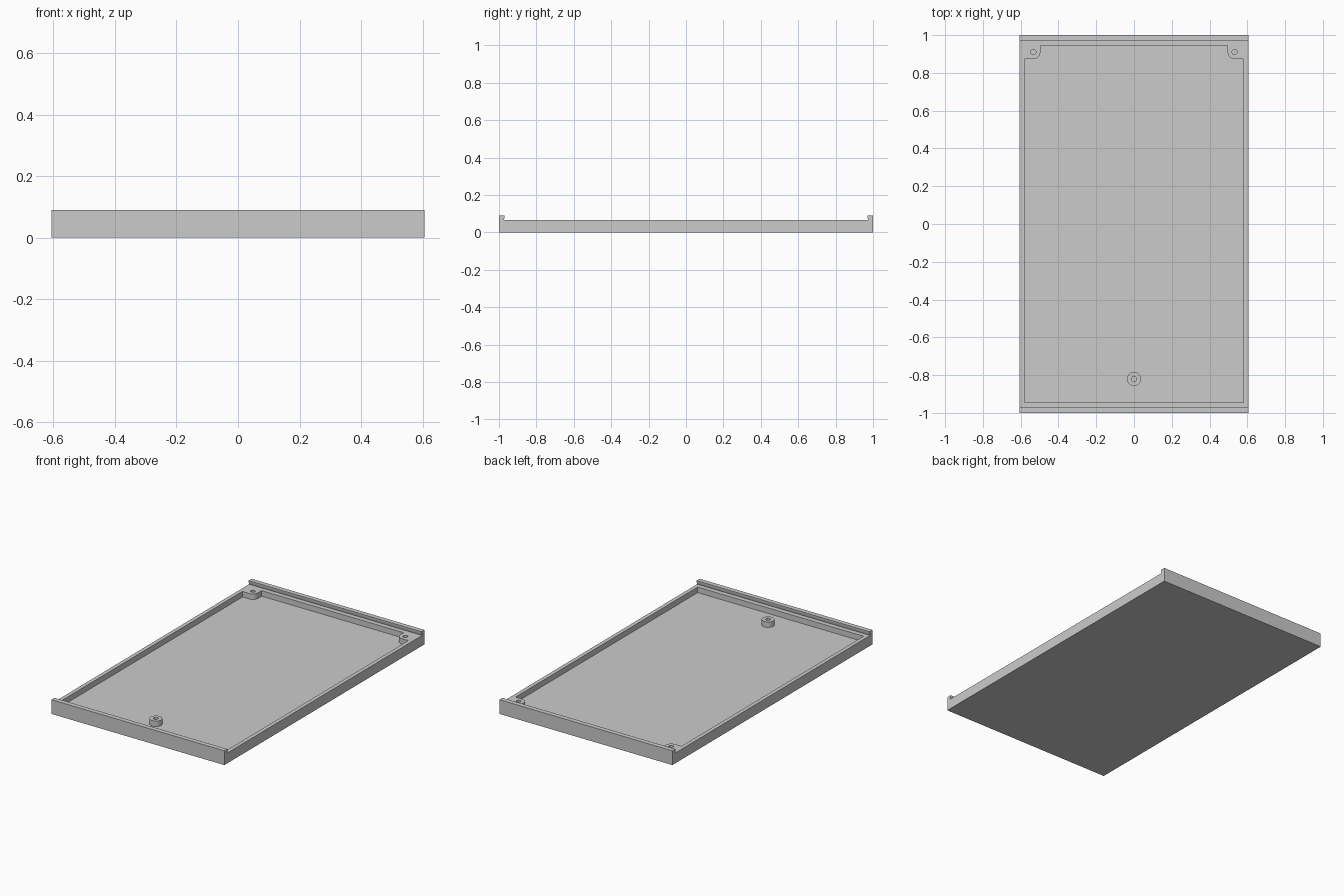
import bpy, bmesh, math
from mathutils import Vector

if "Cube" in bpy.data.objects:
    bpy.data.objects.remove(bpy.data.objects["Cube"])

HALF_X, RIM, LIP_TOP, FLOOR = 0.605, 0.065, 0.09, 0.03
IN_X, IN_Y = 0.58, 0.945
BOSS_X, BOSS_Y, BOSS_R, HOLE_R = 0.533, 0.91, 0.037, 0.014
POST_Y = -0.82

grey = bpy.data.materials.new("light grey plastic")
grey.use_nodes = True
grey.diffuse_color = (0.6, 0.6, 0.6, 1)
grey.node_tree.nodes["Principled BSDF"].inputs["Base Color"].default_value = (0.6, 0.6, 0.6, 1)


def prism(name, points, direction):
    """Extrude a closed outline along a direction."""
    bm = bmesh.new()
    face = bm.faces.new([bm.verts.new(p) for p in points])
    ext = bmesh.ops.extrude_face_region(bm, geom=[face], use_keep_orig=True)
    moved = [v for v in ext["geom"] if isinstance(v, bmesh.types.BMVert)]
    bmesh.ops.translate(bm, verts=moved, vec=Vector(direction))
    bmesh.ops.recalc_face_normals(bm, faces=bm.faces)
    mesh = bpy.data.meshes.new(name)
    bm.to_mesh(mesh)
    bm.free()
    obj = bpy.data.objects.new(name, mesh)
    mesh.materials.append(grey)
    bpy.context.collection.objects.link(obj)
    return obj


def arc(cx, cy, r, start, end, steps):
    angles = [math.radians(start + (end - start) * i / steps) for i in range(steps + 1)]
    return [(cx + r * math.cos(a), cy + r * math.sin(a)) for a in angles]


def cylinder(name, x, y, r, bottom, top):
    ring = arc(x, y, r, 0, 360, 32)[:-1]
    return prism(name, [(px, py, bottom) for px, py in ring], (0, 0, top - bottom))


def cut(target, cutter):
    """Subtract the cutter, then discard it."""
    cutter.hide_render = True
    mod = target.modifiers.new("cut", 'BOOLEAN')
    mod.operation, mod.solver, mod.object = 'DIFFERENCE', 'EXACT', cutter
    bpy.context.view_layer.objects.active = target
    bpy.ops.object.modifier_apply(modifier=mod.name)
    bpy.data.objects.remove(cutter)


# Tray body: side profile with a slightly undercut lip at each end
lip = [(0.975, RIM), (0.97, 0.08), (0.97, LIP_TOP), (1, LIP_TOP), (1, 0)]
profile = lip + [(-y, z) for y, z in reversed(lip)]
tray = prism("tray_body", [(-HALF_X, y, z) for y, z in profile], (2 * HALF_X, 0, 0))

# Cavity that leaves a rounded screw boss in both rear corners
right = [(IN_X, -IN_Y), (IN_X, BOSS_Y - BOSS_R)]
right += arc(BOSS_X, BOSS_Y, BOSS_R, 270, 180, 10) + [(BOSS_X - BOSS_R, IN_Y)]
outline = right + [(-x, y) for x, y in reversed(right)]
cut(tray, prism("cavity_cutter", [(x, y, FLOOR) for x, y in outline], (0, 0, 0.2)))
for side in (-1, 1):
    cut(tray, cylinder("drill", side * BOSS_X, BOSS_Y, HOLE_R, FLOOR, 0.2))

# Front screw post standing on the floor
post = cylinder("screw_post", 0, POST_Y, BOSS_R, FLOOR, RIM)
cut(post, cylinder("drill", 0, POST_Y, HOLE_R, FLOOR + 0.002, 0.2))

# Smooth the round walls and keep the corners sharp
for obj in (tray, post):
    bpy.ops.object.select_all(action='DESELECT')
    obj.select_set(True)
    bpy.context.view_layer.objects.active = obj
    bpy.ops.object.shade_smooth_by_angle(angle=math.radians(30))
